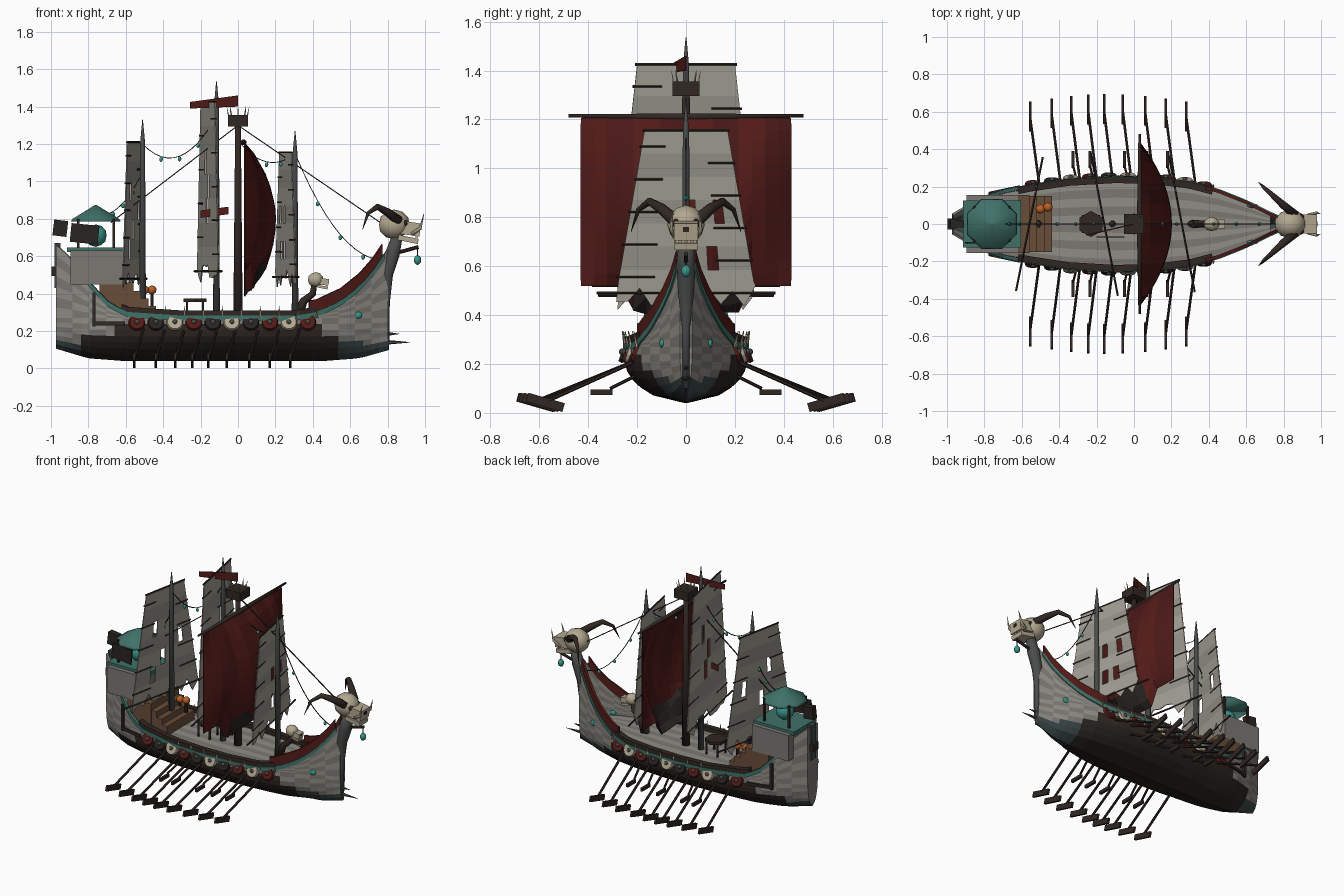
import bpy, bmesh, math, random
from mathutils import Vector, Matrix, Euler

cube = bpy.data.objects.get("Cube")
if cube:
    bpy.data.objects.remove(cube, do_unlink=True)
random.seed(4)


def colour(name, r, g, b):
    m = bpy.data.materials.new(name)
    m.use_nodes = True
    m.diffuse_color = (r, g, b, 1)
    m.node_tree.nodes["Principled BSDF"].inputs["Base Color"].default_value = (r, g, b, 1)
    return m


plank = colour("plank_grey", .2, .19, .175)
plank_light = colour("plank_light", .28, .27, .24)
tar = colour("tarred_wood", .022, .018, .015)
wood = colour("dark_wood", .03, .02, .016)
brown = colour("brown_wood", .14, .075, .04)
teal = colour("teal_paint", .05, .165, .14)
deep_teal = colour("deep_teal", .045, .065, .065)
glow = colour("teal_glass", .04, .3, .25)
red = colour("red_cloth", .085, .011, .009)
red_dark = colour("red_shade", .065, .009, .008)
canvas = colour("canvas", .36, .35, .3)
canvas_grey = colour("canvas_grey", .3, .29, .25)
bone = colour("bone", .45, .39, .28)
iron = colour("iron", .07, .073, .072)
orange = colour("orange", .5, .12, .02)


# Building helpers
def finish(name, bm, mats, smooth=False):
    me = bpy.data.meshes.new(name)
    bmesh.ops.recalc_face_normals(bm, faces=bm.faces[:])
    for f in bm.faces:
        f.smooth = smooth
    bm.to_mesh(me)
    bm.free()
    for m in mats:
        me.materials.append(m)
    ob = bpy.data.objects.new(name, me)
    bpy.context.scene.collection.objects.link(ob)
    return ob


def box(name, centre, size, mat, rot=(0, 0, 0)):
    bm = bmesh.new()
    bmesh.ops.create_cube(bm, size=1, matrix=Matrix.LocRotScale(Vector(centre), Euler(rot), Vector(size)))
    return finish(name, bm, [mat])


def ball(name, centre, size, mat):
    bm = bmesh.new()
    bmesh.ops.create_icosphere(bm, subdivisions=2, radius=1,
                               matrix=Matrix.LocRotScale(Vector(centre), None, Vector(size)))
    return finish(name, bm, [mat], True)


def tube(name, path, radii, mat, sides=6):
    pts = [Vector(p) for p in path]
    if not isinstance(radii, (list, tuple)):
        radii = [radii] * len(pts)
    bm, rings, old, q = bmesh.new(), [], None, None
    for i, p in enumerate(pts):
        t = (pts[min(i + 1, len(pts) - 1)] - pts[max(i - 1, 0)]).normalized()
        q = t.to_track_quat('Z', 'Y') if old is None else old.rotation_difference(t) @ q
        old = t
        rings.append([bm.verts.new(p + q @ Vector((math.cos(a), math.sin(a), 0)) * radii[i])
                      for a in (math.tau * (k + .5) / sides for k in range(sides))])
    for a, b in zip(rings, rings[1:]):
        for k in range(sides):
            n = (k + 1) % sides
            bm.faces.new((a[k], a[n], b[n], b[k]))
    bm.faces.new(rings[0])
    bm.faces.new(rings[-1])
    return finish(name, bm, [mat], len(pts) > 2)


def sheet(name, cols, rows, point, mats, pick=lambda i, j, c: 0, thick=0):
    # Grid of quads; a pick of None leaves a hole
    bm = bmesh.new()
    v = [[bm.verts.new(point(i / cols, j / rows)) for j in range(rows + 1)] for i in range(cols + 1)]
    for i in range(cols):
        for j in range(rows):
            quad = (v[i][j], v[i + 1][j], v[i + 1][j + 1], v[i][j + 1])
            m = pick(i, j, sum((c.co for c in quad), Vector()) / 4)
            if m is not None:
                bm.faces.new(quad).material_index = m
    ob = finish(name, bm, mats)
    if thick:
        mod = ob.modifiers.new("thickness", 'SOLIDIFY')
        mod.thickness, mod.offset = thick, 0
    return ob


def curve_at(knots, x):
    for (a, p), (b, q) in zip(knots, knots[1:]):
        if x <= b:
            return p + (q - p) * max(0, (x - a) / (b - a))
    return knots[-1][1]


# Hull lines
SHEER = [(-.97, .66), (-.9, .6), (-.8, .47), (-.7, .36), (-.6, .3), (-.3, .28), (.3, .28),
         (.42, .3), (.55, .36), (.65, .44), (.72, .52), (.8, .64)]
BEAM = [(-.97, .05), (-.85, .12), (-.7, .17), (-.55, .2), (-.35, .23), (-.1, .245), (.1, .24),
        (.3, .215), (.45, .175), (.6, .115), (.72, .055), (.8, .02)]
KEEL = [(-.97, .11), (-.8, .06), (-.6, .045), (.45, .045), (.65, .06), (.8, .1)]
STERN, STEM, WALE = -.97, .8, .27


def side_y(x, z):
    h = min(1, max(0, (z - curve_at(KEEL, x)) / .17))
    return curve_at(BEAM, x) * math.sin(h * math.pi / 2) ** .5


def hull_point(s, t, side):
    x = STERN + (STEM - STERN) * s
    low, high = curve_at(KEEL, x), curve_at(SHEER, x)
    z = low + (WALE - low) * 2 * t if t < .5 else WALE + (high - WALE) * (2 * t - 1)
    return x, side * side_y(x, z), z


def hull_paint(i, j, c):
    if c.z < .14 and not -.82 < c.x < .55:
        return 3
    if j < 4 and -.82 < c.x < .55:
        return 2
    if j < 6 and -.66 < c.x < .46:
        return 4
    return (i // 2 + j) % 2


for side, tag in ((1, "left"), (-1, "right")):
    sheet("hull_" + tag, 40, 14, lambda s, t: hull_point(s, t, side),
          [plank, plank_light, tar, deep_teal, wood], hull_paint, .012)

    # Rails following the sheer
    def rail(name, x0, x1, low, high, out, mat, thick=.016):
        def point(s, t):
            x = x0 + (x1 - x0) * s
            z = curve_at(SHEER, x)
            return x, side * (side_y(x, z) + out), z + low + (high - low) * t
        sheet(name + "_" + tag, 30, 1, point, [mat], thick=thick)
    rail("teal_rail", -.8, .78, -.025, .003, .006, teal)
    rail("cap_rail", -.62, .42, .003, .03, -.008, wood, .036)
    rail("red_bulwark", .38, .77, .003, .07, 0, red)

    # Shields, bosses and gunwale spikes
    for n, m in enumerate((red, tar, bone, red, tar, bone, tar, red, bone, red)):
        x = -.54 + .1015 * n
        y = side * (side_y(x, .245) + .006)
        tube("shield_" + tag, [(x, y, .245), (x, y + side * .014, .25)], [.046, .04], m, 12)
        ball("shield_boss_" + tag, (x, y + side * .015, .25), (.013, .01, .013), iron)
        tube("gunwale_spike_" + tag, [(x + .05, y, .27), (x + .05, y + side * .012, .335)],
             [.007, .001], bone, 5)

    # Long oars with upturned blades, then the short lower bank
    for n, x in enumerate((-.555, -.44, -.335, -.245, -.16, -.06, .06, .17, .28)):
        reach = .695 - .0025 * (n - 4) ** 2
        tube("oar_shaft_" + tag, [(x + .05, side * .2, .215), (x, side * (reach - .09), .05)], .008, wood)
        box("oar_blade_" + tag, (x, side * (reach - .08), .043), (.014, .155, .037), wood, (side * .28, 0, 0))
        if n in (2, 3, 5, 6, 7):
            tube("short_oar_" + tag, [(x + .04, side * .19, .16), (x + .01, side * .31, .1)], .007, wood)
            box("short_blade_" + tag, (x + .01, side * .345, .085), (.016, .09, .022), wood)

    # Bow eye and steering gear
    ball("bow_eye_" + tag, (.635, side * side_y(.635, .285), .285), (.03, .012, .02), glow)
    box("steering_post_" + tag, (-.77, side * .162, .315), (.018, .02, .18), wood)
    box("steering_beam_" + tag, (-.69, side * .18, .24), (.17, .02, .02), wood, (0, 0, side * .21))

    # Horn and tusk of the figurehead
    tube("horn_" + tag, [(x, side * y, z) for x, y, z in (
        (.86, .05, .79), (.8, .1, .835), (.745, .15, .865), (.695, .195, .83), (.665, .225, .74))],
        [.026, .022, .016, .01, .001], wood, 8)
    tube("tusk_" + tag, [(.93, side * .045, .72), (.975, side * .06, .75), (.995, side * .055, .83)],
         [.012, .008, .001], bone)
    ball("eye_socket_" + tag, (.888, side * .036, .775), (.025, .022, .02), tar)

sheet("transom", 1, 14, lambda s, t: hull_point(0, t, 2 * s - 1), [plank])
sheet("deck", 30, 10, lambda s, t: (-.9 + 1.63 * s, (2 * t - 1) * .96 * curve_at(BEAM, -.9 + 1.63 * s), .27),
      [plank, plank_light], lambda i, j, c: j % 2)

# Bow stem, ram spikes and hanging lantern
tube("stem_post", [(.795, 0, .1), (.795, 0, .35), (.795, 0, .5), (.825, 0, .61), (.855, 0, .72)],
     [.014, .018, .036, .042, .03], iron, 8)
for z, tip in ((.14, .92), (.185, .86)):
    tube("ram_spike", [(.78, 0, z), (tip, 0, z)], [.014, .001], iron)
tube("lantern_arm", [(.82, 0, .61), (.965, 0, .65)], .01, wood)
tube("lantern_cord", [(.96, 0, .65), (.96, 0, .6)], .004, wood)
ball("bow_lantern", (.96, 0, .58), (.02, .02, .026), glow)


# Skulls: large figurehead and small deck post
def skull(name, at, k):
    def part(x, y, z):
        return at[0] + x * k, at[1] + y * k, at[2] + z * k
    ball(name + "_cranium", at, (.085 * k, .077 * k, .08 * k), bone)
    box(name + "_snout", part(.085, 0, -.022), (.11 * k, .1 * k, .07 * k), bone, (0, .15, 0))
    box(name + "_jaw", part(.075, 0, -.08), (.11 * k, .095 * k, .028 * k), bone, (0, .2, 0))
    for n in range(4):
        y = (n - 1.5) * .024
        box(name + "_tooth", part(.12, y, -.062), (.012 * k, .014 * k, .03 * k), bone)
    box(name + "_nose", part(.14, 0, -.02), (.01 * k, .025 * k, .02 * k), tar)


skull("figurehead", (.835, 0, .77), 1)
skull("post_skull", (.415, 0, .475), .5)
tube("skull_post", [(.32, 0, .27), (.35, 0, .36), (.4, 0, .4), (.41, 0, .46)], [.025, .022, .018, .014], wood)

# Stern cabin, raised platform, steps and pavilion
box("cabin", (-.755, 0, .54), (.28, .31, .18), plank)
box("cabin_floor", (-.76, 0, .635), (.31, .25, .025), teal)
box("stern_post", (-.965, 0, .55), (.03, .05, .24), deep_teal)
box("stern_bracket", (-.98, 0, .52), (.035, .06, .05), wood)
box("platform", (-.65, 0, .365), (.18, .31, .19), brown)
for n in range(3):
    box("stair", (-.54 + .04 * n, 0, .342 - .02 * n), (.042, .3, .145 - .04 * n), brown)
for sx in (-1, 1):
    for sy in (-1, 1):
        box("pavilion_post", (-.76 + .095 * sx, .09 * sy, .72), (.014, .014, .16), wood)
tube("pavilion_roof", [(-.76, 0, .785), (-.76, 0, .8), (-.76, 0, .875)], [.145, .135, .003], teal, 8)
ball("pavilion_orb", (-.76, 0, .71), (.06, .06, .06), glow)
box("stern_banner", (-.95, 0, .75), (.075, .04, .085), tar, (0, .12, 0))
box("side_banner", (-.82, -.1, .72), (.15, .01, .1), tar, (0, .1, 0))

# Deck table and orange gourds
tube("hex_table", [(-.23, 0, .355), (-.23, 0, .375)], .07, wood, 6)
for n in range(4):
    a = math.pi * (n + .5) / 2
    box("table_leg", (-.23 + .06 * math.cos(a), .06 * math.sin(a), .315), (.01, .01, .09), wood)
for x, y in ((-.5, .08), (-.46, .09)):
    ball("gourd", (x, y, .42), (.025, .025, .024), orange)
    tube("gourd_stand", [(x, y, .27), (x, y, .41)], .01, wood)

# Masts and crow's nest
for x, top in ((-.51, 1.33), (-.115, 1.535), (.305, 1.27)):
    tube("mast", [(x, 0, .2), (x, 0, top - .12), (x, 0, top)], [.02, .014, .002], iron, 8)
tube("main_mast", [(0, 0, .2), (0, 0, .75), (0, 0, 1.35)], [.028, .022, .016], wood, 8)
tube("crows_nest", [(0, 0, 1.295), (0, 0, 1.355)], .077, wood, 4)
for n in range(8):
    a = math.tau * n / 8
    x, y = .05 * math.cos(a), .05 * math.sin(a)
    tube("nest_spike", [(x, y, 1.35), (x * 1.2, y * 1.2, 1.4)], [.005, .001], bone, 4)


# Tattered batten sails
def tattered_sail(name, x, slope, top, bottom, w_top, w_bottom):
    def point(s, t):
        w = w_top + (w_bottom - w_top) * t
        y = (2 * s - 1) * w
        ragged = random.uniform(-.06, .04) if t == 1 else 0
        return x + y * slope, y, top + (bottom - top) * t + ragged

    # Tall tears two rows high
    tears = {(random.randint(2, 9), random.randint(2, 5)) for n in range(4)}

    def holes(i, j, c):
        return None if (i, j // 2) in tears else (j // 2) % 2
    sheet(name, 12, 14, point, [canvas, canvas_grey], holes, .006)
    # Short battens at alternating edges, full ones at head and foot
    for n in range(11):
        t = n / 10
        w = (w_top + (w_bottom - w_top) * t) * (1.28 if n == 10 else 1.04)
        z = top + (bottom - top) * t
        a, b = (-w, w) if n in (0, 10) else (-w, -w * .45) if n % 2 else (w * .45, w)
        tube(name + "_batten", [(x + a * slope, a, z), (x + b * slope, b, z)], .006, wood, 5)


tattered_sail("aft_sail", -.56, .2, 1.21, .48, .16, .28)
tattered_sail("middle_sail", -.16, -.19, 1.425, .52, .2, .3)
tattered_sail("fore_sail", .255, -.19, 1.155, .49, .17, .285)


# Bellied square sail with a torn foot, on its yard
def square_sail(s, t):
    u = 2 * s - 1
    foot = .52 if abs(u) > .6 else .39 + random.uniform(-.04, .04)
    belly = .165 * (1 - u * u) * math.sin(math.pi * t) ** .8 if 0 < t < 1 else 0
    return .035 + belly, .43 * u, 1.205 + (foot - 1.205) * t


sheet("square_sail", 16, 14, square_sail, [red, red_dark, tar],
      lambda i, j, c: 2 if j > 10 and 3 < i < 12 else i // 2 % 2, .006)
tube("main_yard", [(.03, -.48, 1.215), (.03, 0, 1.21), (.03, .48, 1.215)], [.007, .016, .007], wood, 8)

# Red pennants
sheet("top_pennant", 6, 1, lambda s, t: (-.255 * s, -.06 * s, 1.46 - .035 * s - t * (.06 - .025 * s)),
      [red], thick=.006)
sheet("low_pennant", 6, 1, lambda s, t: (-.05 - .15 * s, -.07, .865 - .02 * s - t * .04), [red], thick=.006)

# Stays and bead garlands
for end in ((-.68, 0, .78), (.82, 0, .74)):
    tube("stay", [(0, 0, 1.3), end], .004, tar, 4)
for a, b, sag in (((-.51, 1.2), (-.115, 1.35), .14), ((0, 1.22), (.305, 1.15), .08),
                  ((.305, 1.15), (.79, .58), .15), ((-.51, 1.05), (-.72, .82), .05)):
    line = [(a[0] + (b[0] - a[0]) * t, 0, a[1] + (b[1] - a[1]) * t - 4 * sag * t * (1 - t))
            for t in (n / 12 for n in range(13))]
    tube("garland", line, .003, tar, 4)
    for n in (3, 6, 9):
        x, y, z = line[n]
        ball("garland_bead", (x, y, z - .015), (.01, .01, .013), glow)
